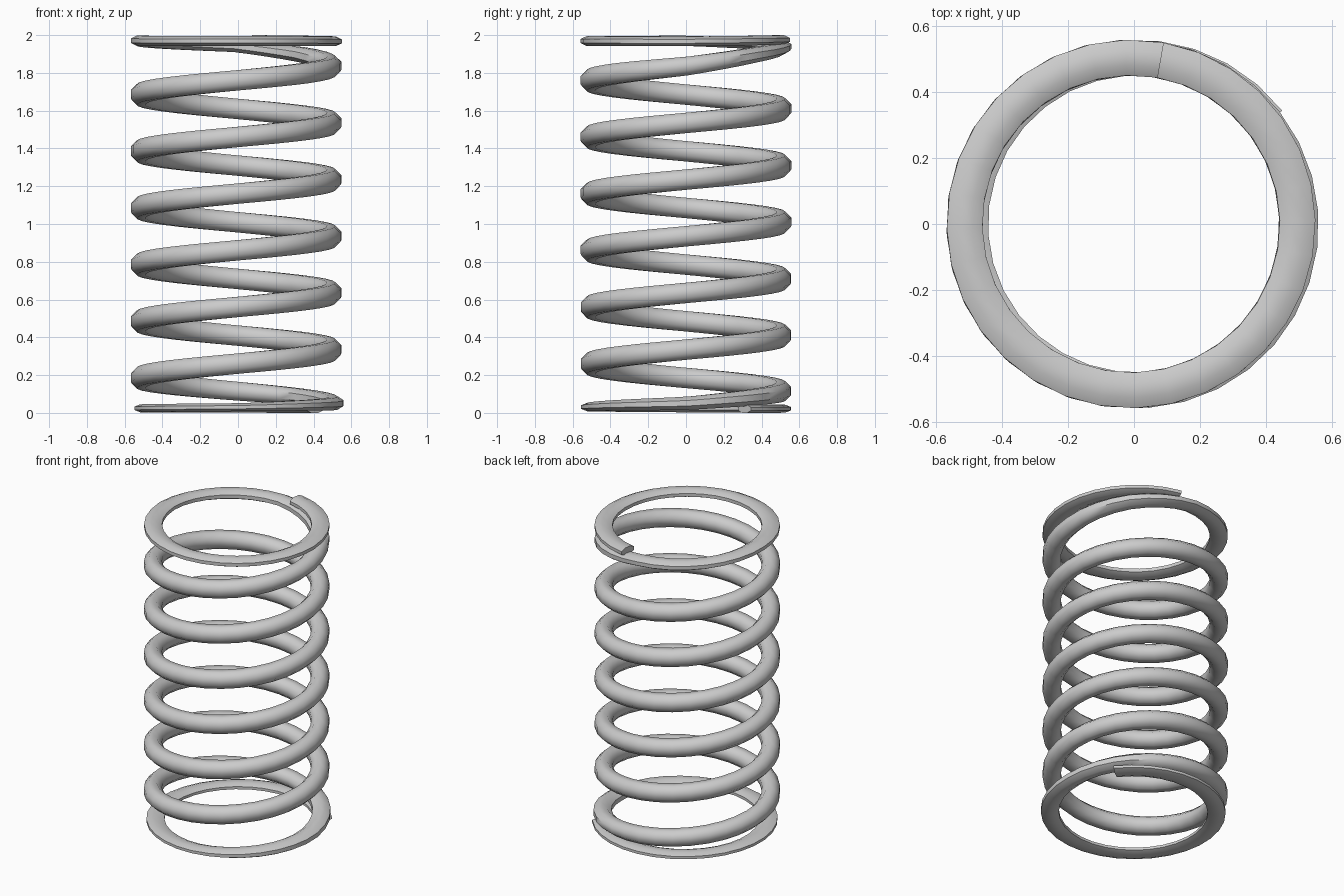
import bpy, bmesh, math

if "Cube" in bpy.data.objects:
    bpy.data.objects.remove(bpy.data.objects["Cube"])

STEPS = 32            # segments per turn
START, END = 38, 2960  # coil angle in degrees
R = 0.504
WIDE = 0.054          # half width of the wire


def track(keys, a):
    """Linear interpolation through (angle, value) pairs."""
    for (a0, v0), (a1, v1) in zip(keys, keys[1:]):
        if a <= a1:
            t = max(0, (a - a0) / (a1 - a0))
            return v0 + (v1 - v0) * t
    return keys[-1][1]


# Even pitch in the middle, closed and flattened turns at both ends
height = [(38, 0.021), (180, 0.024), (270, 0.03), (360, 0.05), (450, 0.115),
          (540, 0.185), (2520, 1.835), (2565, 1.895), (2610, 1.94),
          (2700, 1.97), (2880, 1.967), (2960, 1.975)]
half_height = [(38, 0.021), (270, 0.021), (360, 0.035), (450, 0.05),
               (540, 0.054), (2475, 0.054), (2520, 0.05), (2610, 0.03),
               (2700, 0.027), (2960, 0.025)]
shift = [(38, 0.009), (270, 0.007), (540, -0.01), (2520, -0.01), (2960, -0.008)]

# Octagonal wire swept along the coil
bm = bmesh.new()
count = round((END - START) / 360 * STEPS)
corner = 1 / math.cos(math.pi / 8)
rings = []
for i in range(count + 1):
    deg = START + (END - START) * i / count
    a = math.radians(deg)
    z, h, dx = (track(k, deg) for k in (height, half_height, shift))
    ring = []
    for k in range(8):
        p = math.radians(22.5 + 45 * k)
        r = R + WIDE * corner * math.cos(p)
        ring.append(bm.verts.new((dx + r * math.cos(a), r * math.sin(a),
                                  z + h * corner * math.sin(p))))
    rings.append(ring)
for lo, hi in zip(rings, rings[1:]):
    for k in range(8):
        n = (k + 1) % 8
        bm.faces.new((lo[k], lo[n], hi[n], hi[k]))
# Cut wire ends
bm.faces.new(rings[0])
bm.faces.new(rings[-1])
bmesh.ops.recalc_face_normals(bm, faces=bm.faces[:])

mesh = bpy.data.meshes.new("coil_spring")
bm.to_mesh(mesh)
bm.free()
spring = bpy.data.objects.new("coil_spring", mesh)
bpy.context.collection.objects.link(spring)

steel = bpy.data.materials.new("light_grey_steel")
steel.diffuse_color = (0.6, 0.6, 0.6, 1)
steel.use_nodes = True
steel.node_tree.nodes["Principled BSDF"].inputs["Base Color"].default_value = steel.diffuse_color
mesh.materials.append(steel)

bpy.context.view_layer.objects.active = spring
spring.select_set(True)
bpy.ops.object.shade_smooth_by_angle(angle=math.radians(50))
